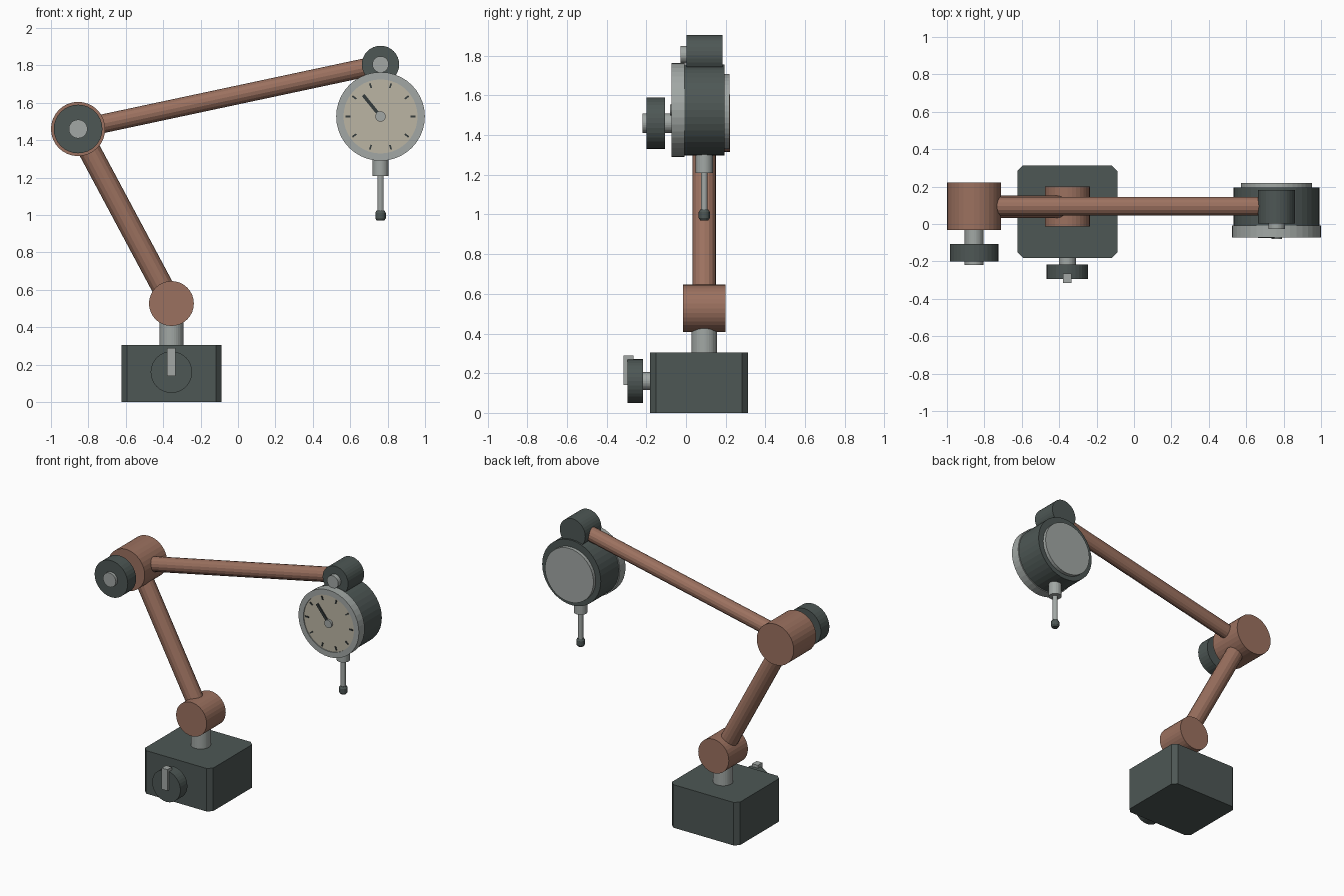
import bpy, bmesh, math
from mathutils import Vector, Matrix

if "Cube" in bpy.data.objects:
    bpy.data.objects.remove(bpy.data.objects["Cube"])


def material(name, rgb):
    m = bpy.data.materials.new(name)
    m.diffuse_color = (*rgb, 1)
    m.use_nodes = True
    m.node_tree.nodes["Principled BSDF"].inputs["Base Color"].default_value = m.diffuse_color
    return m


COPPER = material("copper", (0.33, 0.165, 0.115))
DARK = material("dark_enamel", (0.075, 0.095, 0.09))
STEEL = material("steel", (0.36, 0.39, 0.375))
CREAM = material("cream", (0.50, 0.46, 0.37))
INK = material("ink", (0.035, 0.045, 0.045))


def finish(bm, name, mat):
    bmesh.ops.recalc_face_normals(bm, faces=bm.faces)
    me = bpy.data.meshes.new(name)
    bm.to_mesh(me)
    bm.free()
    me.materials.append(mat)
    ob = bpy.data.objects.new(name, me)
    bpy.context.collection.objects.link(ob)
    return ob


def rod(name, a, b, r, mat, n=32):
    """Cylinder between two points."""
    a, b = Vector(a), Vector(b)
    d = b - a
    bm = bmesh.new()
    mx = Matrix.Translation((a + b) / 2) @ d.to_track_quat('Z', 'Y').to_matrix().to_4x4()
    bmesh.ops.create_cone(bm, cap_ends=True, segments=n, radius1=r, radius2=r,
                          depth=d.length, matrix=mx)
    return finish(bm, name, mat)


def disc(name, x, z, y0, y1, r, mat, n=32):
    """Cylinder along the y axis."""
    return rod(name, (x, y0, z), (x, y1, z), r, mat, n)


def box(name, c, s, mat, angle=0):
    """Box, turned by angle about y."""
    bm = bmesh.new()
    mx = Matrix.Translation(c) @ Matrix.Rotation(angle, 4, 'Y') @ Matrix.Diagonal((*s, 1))
    bmesh.ops.create_cube(bm, size=1, matrix=mx)
    return finish(bm, name, mat)


def lathe(name, c, profile, mat, axis='Z', n=32):
    """Turn a closed (radius, height) profile about z or y through c."""
    bm = bmesh.new()
    rings = []
    for i in range(n):
        t = 2 * math.pi * i / n
        ring = []
        for r, h in profile:
            u, v = r * math.cos(t), r * math.sin(t)
            p = Vector((u, v, h)) if axis == 'Z' else Vector((u, h, v))
            ring.append(bm.verts.new(p + Vector(c)))
        rings.append(ring)
    k = len(profile)
    for i in range(n):
        p, q = rings[i], rings[(i + 1) % n]
        for j in range(k):
            bm.faces.new((p[j], p[(j + 1) % k], q[(j + 1) % k], q[j]))
    bmesh.ops.remove_doubles(bm, verts=bm.verts, dist=1e-5)
    return finish(bm, name, mat)


AY = 0.092                      # plane of the arms
BX, BZ = -0.356, 0.527          # lower pivot
EX, EZ = -0.855, 1.46           # elbow
HX, HZ = 0.762, 1.805           # head clamp
DZ = 1.527                      # dial centre height

# Magnetic base with chamfered upright edges
bm = bmesh.new()
bmesh.ops.create_cube(bm, size=1, matrix=Matrix.Translation((BX, 0.066, 0.1525))
                      @ Matrix.Diagonal((0.535, 0.494, 0.305, 1)))
upright = [e for e in bm.edges if abs(e.verts[0].co.z - e.verts[1].co.z) > 0.1]
bmesh.ops.bevel(bm, geom=upright, offset=0.03, segments=1, affect='EDGES')
finish(bm, "magnetic_base", DARK)

# Switch on the front of the base
disc("switch_shaft", BX, 0.16, -0.23, -0.17, 0.045, STEEL)
disc("switch_knob", BX, 0.16, -0.295, -0.217, 0.111, DARK)
box("switch_lever", (BX, -0.290, 0.215), (0.045, 0.05, 0.15), STEEL)

# Post and lower pivot
rod("base_post", (BX, AY, 0.29), (BX, AY, BZ), 0.064, STEEL)
disc("lower_pivot", BX, BZ, -0.014, 0.2, 0.12, COPPER)

# Arms
rod("lower_arm", (BX, AY, BZ), (EX, AY, EZ), 0.06, COPPER, 16)
rod("upper_arm", (EX, AY + 0.003, EZ), (HX, AY + 0.003, HZ), 0.05, COPPER, 16)

# Elbow with clamp knob
disc("elbow", EX, EZ, -0.031, 0.221, 0.145, COPPER)
disc("elbow_shaft", EX, EZ, -0.22, 0.0, 0.05, STEEL)
disc("elbow_knob", EX, EZ, -0.2, -0.106, 0.13, DARK)

# Head clamp
disc("head_clamp", HX, HZ, 0.003, 0.183, 0.1, DARK)
disc("head_pin", HX, HZ, -0.028, 0.02, 0.044, STEEL)

# Dial gauge
disc("dial_body", HX, DZ, -0.012, 0.195, 0.23, DARK, 40)
disc("dial_back", HX, DZ - 0.008, 0.19, 0.22, 0.19, STEEL, 40)
lathe("dial_bezel", (HX, 0, DZ), [(0.198, -0.072), (0.237, -0.072), (0.237, -0.008),
                                  (0.198, -0.008)], STEEL, 'Y', 40)
disc("dial_face", HX, DZ, -0.066, -0.01, 0.199, CREAM, 40)
for i in range(10):
    t = math.radians(36 * i)
    box(f"dial_tick_{i + 1}", (HX + 0.173 * math.cos(t), -0.067, DZ + 0.173 * math.sin(t)),
        (0.026, 0.008, 0.009), INK, -t)
t = math.atan2(0.112, -0.091)
box("dial_needle", (HX + 0.075 * math.cos(t), -0.07, DZ + 0.075 * math.sin(t)),
    (0.145, 0.008, 0.018), INK, -t)
disc("needle_hub", HX, DZ, -0.081, -0.06, 0.028, STEEL, 24)

# Plunger under the dial
rod("plunger_bush", (HX, AY, 1.208), (HX, AY, 1.33), 0.043, STEEL, 24)
rod("plunger", (HX, AY, 1.0), (HX, AY, 1.23), 0.017, STEEL, 16)
lathe("contact_tip", (HX, AY, 0), [(0, 0.97), (0.02, 0.97), (0.028, 0.982), (0.028, 1.012),
                                   (0.02, 1.025), (0, 1.025)], DARK, 'Z', 16)
